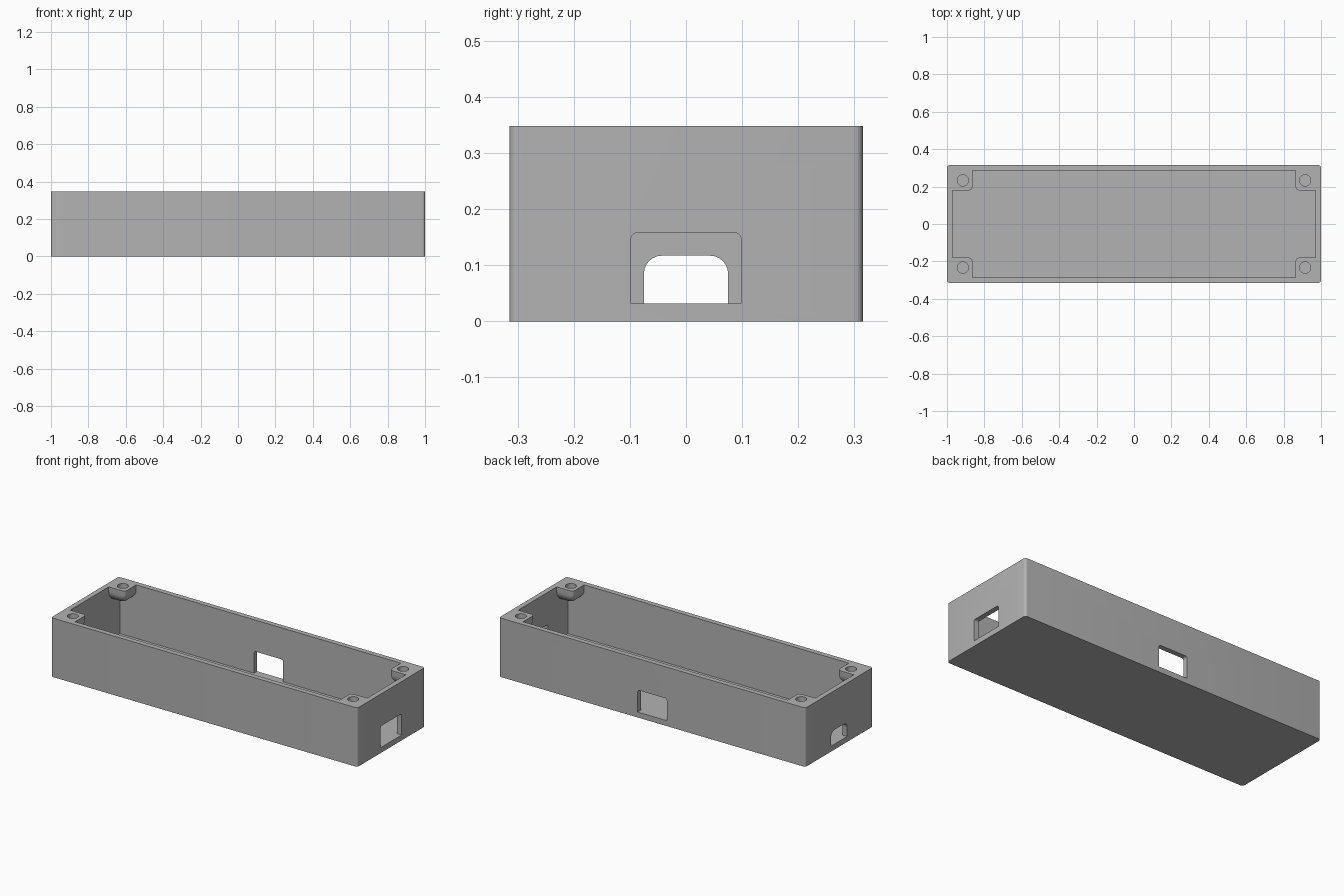
import bpy, bmesh, math

if "Cube" in bpy.data.objects:
    bpy.data.objects.remove(bpy.data.objects["Cube"])

HX, HY, H = 1.0, 0.315, 0.348      # outer half sizes and height
WALL, FLOOR = 0.03, 0.032

grey = bpy.data.materials.new("plain grey")
grey.diffuse_color = (0.45, 0.45, 0.45, 1)
grey.use_nodes = True
grey.node_tree.nodes["Principled BSDF"].inputs["Base Color"].default_value = grey.diffuse_color


def outline(x0, y0, x1, y1, radii, n=6):
    """Rectangle with one radius per corner, anticlockwise from lower left."""
    pts = []
    corners = [(x0, y0, 1, 1), (x1, y0, -1, 1), (x1, y1, -1, -1), (x0, y1, 1, -1)]
    for i, ((x, y, sx, sy), r) in enumerate(zip(corners, radii)):
        if r == 0:
            pts.append((x, y))
            continue
        for k in range(n + 1):
            a = math.pi + (i + k / n) * math.pi / 2
            pts.append((x + sx * r + r * math.cos(a), y + sy * r + r * math.sin(a)))
    return pts


def loft(name, rings):
    """Closed solid through rings of 3D points with equal counts."""
    bm = bmesh.new()
    vs = [[bm.verts.new(p) for p in ring] for ring in rings]
    n = len(vs[0])
    for a, b in zip(vs, vs[1:]):
        for i in range(n):
            j = (i + 1) % n
            bm.faces.new((a[i], a[j], b[j], b[i]))
    bm.faces.new(vs[0][::-1])
    bm.faces.new(vs[-1])
    bmesh.ops.recalc_face_normals(bm, faces=bm.faces)
    me = bpy.data.meshes.new(name)
    bm.to_mesh(me)
    bm.free()
    me.materials.append(grey)
    ob = bpy.data.objects.new(name, me)
    bpy.context.collection.objects.link(ob)
    return ob


def prism(name, pts, z0, z1):
    return loft(name, [[(x, y, z) for x, y in pts] for z in (z0, z1)])


def combine(body, tool, operation):
    """Apply a boolean and delete the tool."""
    mod = body.modifiers.new("cut", 'BOOLEAN')
    mod.operation, mod.solver, mod.object = operation, 'EXACT', tool
    bpy.context.view_layer.objects.active = body
    bpy.ops.object.modifier_apply(modifier=mod.name)
    bpy.data.objects.remove(tool)


# Open tray with rounded upright edges
case = prism("enclosure_case", outline(-HX, -HY, HX, HY, [0.015] * 4), 0, H)
ix, iy = HX - WALL, HY - WALL
combine(case, prism("cavity", outline(-ix, -iy, ix, iy, [0] * 4), FLOOR, H + 0.1), 'DIFFERENCE')

# Corner screw bosses, rounded away underneath, each with a blind hole
for sx in (-1, 1):
    for sy in (-1, 1):
        levels = [(0, 0)] + [(0.1 * (1 - math.cos(t)), 0.03 + 0.07 * math.sin(t))
                             for t in (k * math.pi / 16 for k in range(9))]
        rings = []
        for s, depth in levels:
            pts = outline(0.864 + s, 0.18 + s, 0.99, 0.305, [0.02, 0, 0, 0])
            rings.append([(sx * x, sy * y, H - depth) for x, y in pts])
        combine(case, loft("boss", rings), 'UNION')
        circle = [(sx * 0.915 + 0.03 * math.cos(a), sy * 0.233 + 0.03 * math.sin(a))
                  for a in (k * math.tau / 32 for k in range(32))]
        combine(case, prism("screw_hole", circle, H - 0.06, H + 0.05), 'DIFFERENCE')


def opening(half, top, r, place):
    """Cut a wall opening that stands on the floor level."""
    pts = outline(-half, FLOOR, half, top, [0, 0, r, r])
    tool = loft("opening", [[place(u, v, d) for u, v in pts] for d in (-0.05, 0.05)])
    combine(case, tool, 'DIFFERENCE')


# Right, left and back wall openings
opening(0.098, 0.158, 0.012, lambda u, v, d: (HX - 0.015 + d, u, v))
opening(0.075, 0.117, 0.032, lambda u, v, d: (-HX + 0.015 + d, u, v))
opening(0.095, 0.162, 0.012, lambda u, v, d: (u, HY - 0.015 + d, v))

# Smooth curved surfaces, keep hard edges
bpy.ops.object.select_all(action='DESELECT')
case.select_set(True)
bpy.context.view_layer.objects.active = case
bpy.ops.object.shade_smooth_by_angle(angle=math.radians(30))
